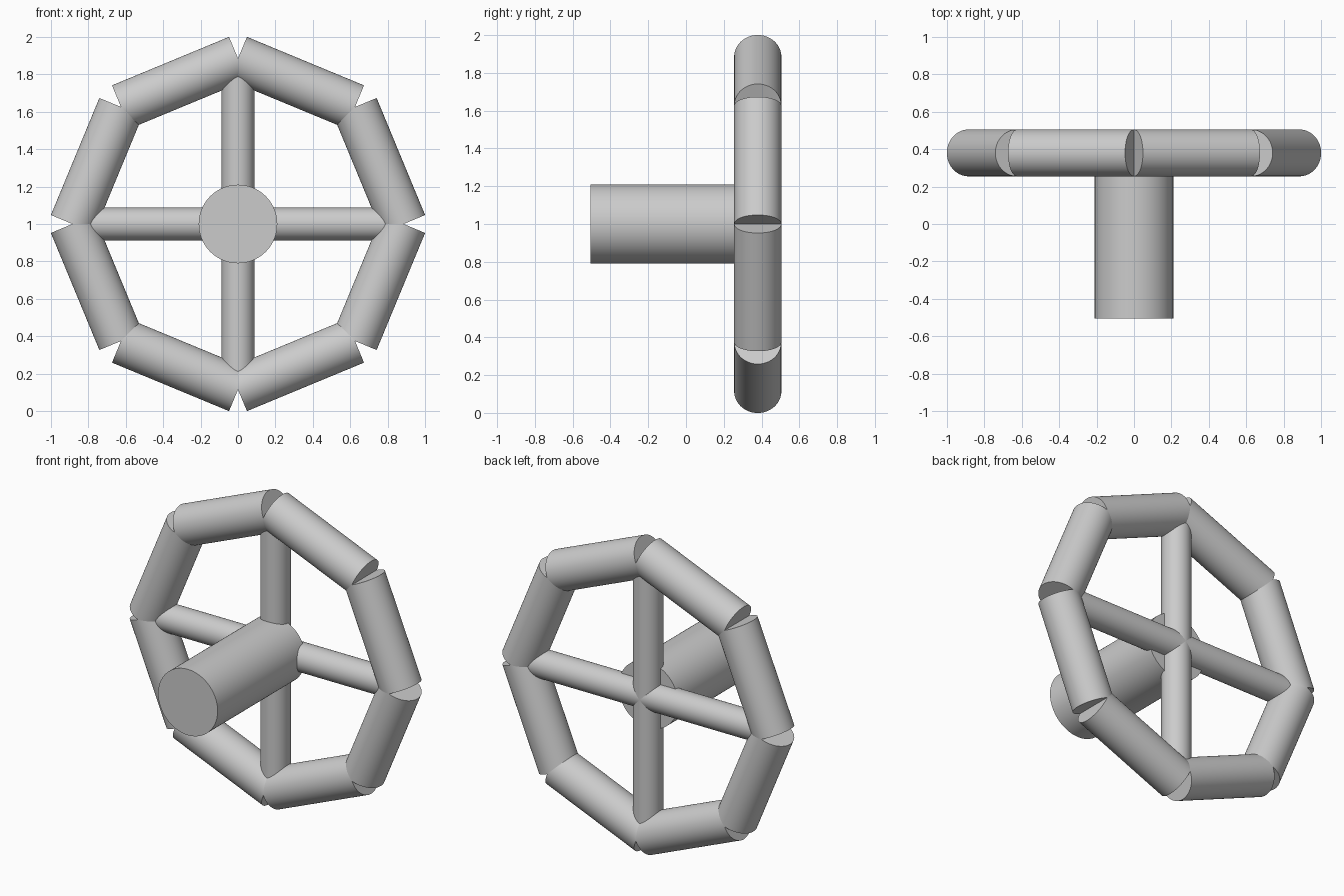
import bpy
import math
from mathutils import Vector

cube = bpy.data.objects.get("Cube")
if cube:
    bpy.data.objects.remove(cube, do_unlink=True)

grey = bpy.data.materials.new("plain_grey")
grey.use_nodes = True
colour = (0.6, 0.6, 0.6, 1)
grey.diffuse_color = colour
grey.node_tree.nodes["Principled BSDF"].inputs["Base Color"].default_value = colour

WHEEL_Y = 0.38
RING = 0.885
centre = Vector((0, WHEEL_Y, 1))


def rod(name, start, end, radius):
    """Smooth capped cylinder between two points."""
    axis = end - start
    bpy.ops.mesh.primitive_cylinder_add(
        vertices=96, radius=radius, depth=axis.length, location=(start + end) / 2)
    obj = bpy.context.object
    obj.name = name
    obj.rotation_mode = 'QUATERNION'
    obj.rotation_quaternion = axis.to_track_quat('Z', 'Y')
    obj.data.materials.append(grey)
    bpy.ops.object.shade_smooth_by_angle(angle=math.radians(30))
    return obj


def on_ring(step):
    a = step * math.tau / 8
    return centre + RING * Vector((math.cos(a), 0, math.sin(a)))


# Eight straight rim tubes meeting at their axis ends, open notches outside
for i in range(8):
    rod(f"rim_segment_{i + 1}", on_ring(i), on_ring(i + 1), 0.125)

# Crossed spokes, ending inside the rim
for name, direction in (("horizontal_spoke", Vector((1, 0, 0))),
                        ("vertical_spoke", Vector((0, 0, 1)))):
    rod(name, centre - direction * 0.85, centre + direction * 0.85, 0.0875)

# Shaft running forward from the middle of the spokes
rod("shaft", Vector((0, -0.505, 1)), centre, 0.21)
